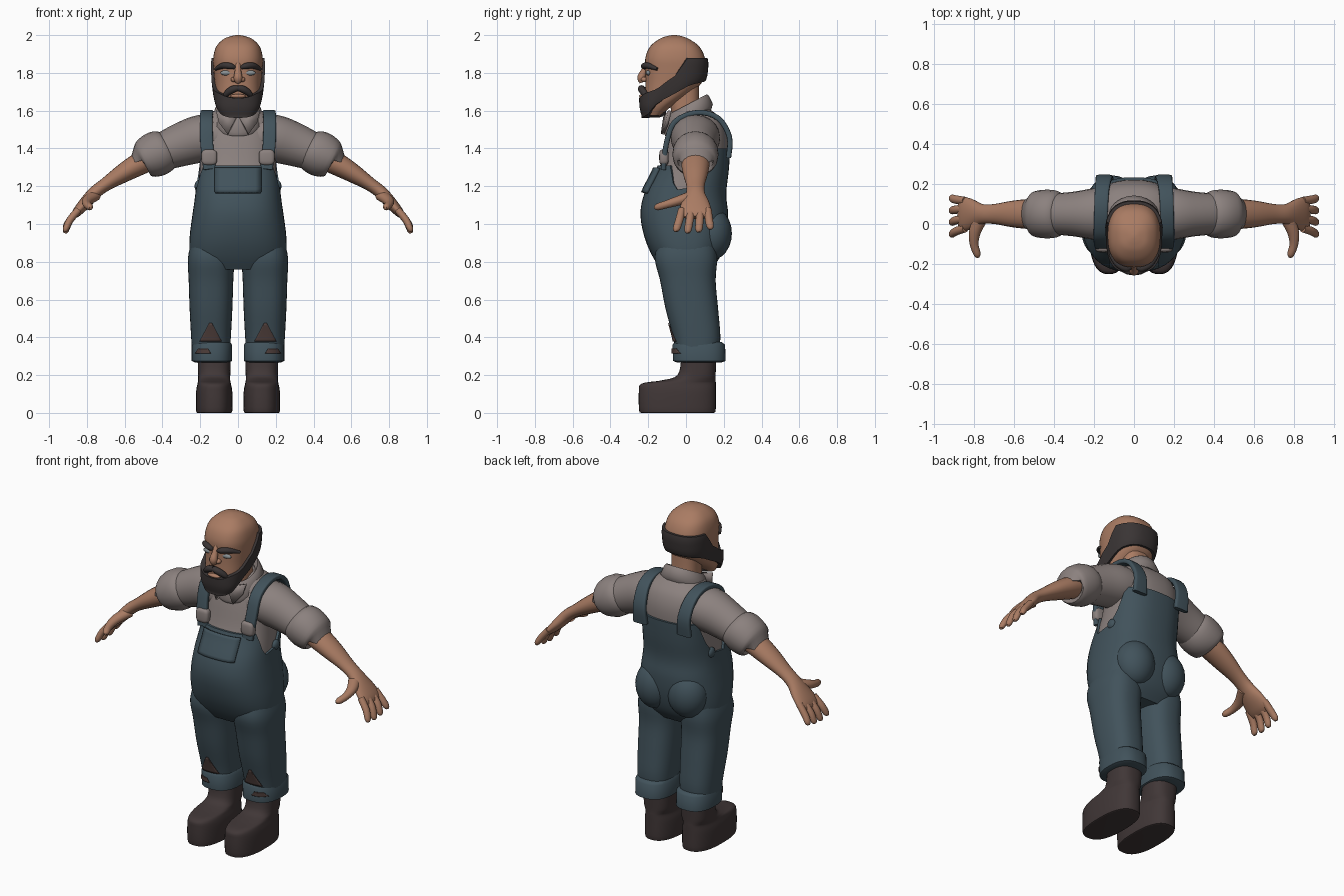
import bpy, bmesh, math
from mathutils import Vector

if "Cube" in bpy.data.objects:
    bpy.data.objects.remove(bpy.data.objects["Cube"])

POWER = 2.5   # squareness of upright cross-sections
SIDES = 40


def material(name, *rgb):
    mat = bpy.data.materials.new(name)
    mat.use_nodes = True
    mat.diffuse_color = (*rgb, 1)
    mat.node_tree.nodes["Principled BSDF"].inputs["Base Color"].default_value = (*rgb, 1)
    return mat


skin = material("skin", .40, .20, .125)
shirt = material("shirt cloth", .26, .22, .21)
denim = material("denim", .053, .085, .105)
leather = material("boot leather", .052, .038, .038)
hair = material("dark hair", .042, .035, .035)
eye_grey = material("eye grey", .25, .28, .29)
worn = material("worn cloth", .08, .05, .045)


# ---- mesh helpers ----
def make(name, verts, faces, mat, mirror=False, thickness=0):
    for sign, label in (((1, "left_"), (-1, "right_")) if mirror else ((1, ""),)):
        bm = bmesh.new()
        points = [bm.verts.new((p[0] * sign, p[1], p[2])) for p in verts]
        for face in faces:
            bm.faces.new([points[i] for i in face])
        bmesh.ops.recalc_face_normals(bm, faces=bm.faces)
        mesh = bpy.data.meshes.new(label + name)
        bm.to_mesh(mesh)
        bm.free()
        mesh.materials.append(mat)
        mesh.shade_smooth()
        mesh.set_sharp_from_angle(angle=math.radians(50))
        obj = bpy.data.objects.new(label + name, mesh)
        bpy.context.collection.objects.link(obj)
        if thickness:
            mod = obj.modifiers.new("thickness", "SOLIDIFY")
            mod.thickness, mod.offset = thickness, 0


def dense(rows, steps=4):
    """Smooth a list of rows with a spline through every row."""
    out, last = [], len(rows) - 1
    for i in range(last):
        near = rows[max(i - 1, 0)], rows[i], rows[i + 1], rows[min(i + 2, last)]
        for j in range(steps):
            t = j / steps
            out.append(tuple(b + .5 * t * (c - a + t * (2*a - 5*b + 4*c - d + t * (3*b - a - 3*c + d)))
                             for a, b, c, d in zip(*near)))
    return out + [rows[-1]]


def unit(angle, power):
    c, s = math.cos(angle), math.sin(angle)
    return math.copysign(abs(c) ** (2 / power), c), math.copysign(abs(s) ** (2 / power), s)


def skin_rings(name, rings, mat, mirror=False, caps=True):
    n = len(rings[0])
    faces = [(r*n + i, r*n + (i + 1) % n, (r + 1)*n + (i + 1) % n, (r + 1)*n + i)
             for r in range(len(rings) - 1) for i in range(n)]
    if caps:
        faces += [tuple(range(n)), tuple(range((len(rings) - 1) * n, len(rings) * n))]
    make(name, [p for ring in rings for p in ring], faces, mat, mirror)


ANGLES = [math.tau * i / SIDES for i in range(SIDES)]


def section(rows, z):
    """Half width, front y and back y of an upright profile at height z."""
    if z <= rows[0][0]:
        return rows[0][1:]
    for a, b in zip(rows, rows[1:]):
        if z <= b[0]:
            t = (z - a[0]) / (b[0] - a[0])
            return tuple(p + (q - p) * t for p, q in zip(a[1:], b[1:]))
    return rows[-1][1:]


def point(rows, angle, z, offset=0, cx=0):
    half, front, back = section(rows, z)
    x, y = unit(angle, POWER)
    return cx + x * (half + offset), (front + back) / 2 + y * ((back - front) / 2 + offset), z


def upright(name, rows, mat, cx=0, mirror=False):
    skin_rings(name, [[point(rows, a, r[0], 0, cx) for a in ANGLES] for r in rows], mat, mirror)


def shell(name, rows, low, high, offset, mat, steps=20, caps=False):
    """Layer over a profile, between two edges that vary from back (-1) to front (1)."""
    rings = []
    for j in range(-1, steps + 2):
        t, ring = min(max(j / steps, 0), 1), []
        for a in ANGLES:
            f = -math.sin(a)
            out = offset(f) if 0 <= j <= steps else -.012
            ring.append(point(rows, a, low(f) + (high(f) - low(f)) * t, out))
        rings.append(ring)
    skin_rings(name, rings, mat, caps=caps)


def edge(*pts):
    def height(f):
        for (a, p), (b, q) in zip(pts, pts[1:]):
            if f <= b:
                t = max(0, (f - a) / (b - a))
                return p + (q - p) * t
        return pts[-1][1]
    return height


def tube(name, rows, mat, ref, mirror=False, steps=4, power=2, sides=20):
    """Sweep along rows of x, y, z, radius along ref, radius across."""
    rows = dense(rows, steps)
    path, rings = [Vector(r[:3]) for r in rows], []
    for i, r in enumerate(rows):
        tangent = (path[min(i + 1, len(path) - 1)] - path[max(i - 1, 0)]).normalized()
        u = Vector(ref)
        u = (u - tangent * u.dot(tangent)).normalized()
        v = tangent.cross(u)
        ring = []
        for k in range(sides):
            c, s = unit(math.tau * k / sides, power)
            ring.append(path[i] + u * c * r[3] + v * s * r[4])
        rings.append(ring)
    skin_rings(name, rings, mat, mirror)


def ball(name, loc, size, mat, mirror=False, power=2):
    rings = []
    for j in range(1, 12):
        r, h = unit(math.pi * (j / 12 - .5), power)
        rings.append([(loc[0] + size[0] * r * c, loc[1] + size[1] * r * s, loc[2] + size[2] * h)
                      for c, s in (unit(math.tau * k / 24, power) for k in range(24))])
    skin_rings(name, rings, mat, mirror)


def patch(name, rows, x, half, low, high, offset, thick, mat, cx=0, taper=1, mirror=False):
    """Thin plate that follows the front of an upright profile."""
    n, verts = 8, []
    for j in range(n + 1):
        z = low + (high - low) * j / n
        wide, front, back = section(rows, z)
        for i in range(n + 1):
            px = x + (2 * i / n - 1) * half * (1 + (taper - 1) * j / n)
            k = (1 - min(1, abs((px - cx) / wide)) ** POWER) ** (1 / POWER)
            verts.append((px, (front + back) / 2 - k * (back - front) / 2 - offset, z))
    m = n + 1
    make(name, verts, [(j*m + i, j*m + i + 1, j*m + m + i + 1, j*m + m + i)
                       for j in range(n) for i in range(n)], mat, mirror, thick)


X, Y, Z = (1, 0, 0), (0, 1, 0), (0, 0, 1)

# ---- torso: shirt and overalls share one profile (z, half width, front, back) ----
torso = dense([(.76, .2, -.12, .12), (.83, .24, -.165, .17), (.93, .243, -.207, .2), (1.05, .228, -.228, .21),
               (1.16, .213, -.208, .2), (1.3, .203, -.14, .215), (1.45, .2, -.1, .22), (1.54, .185, -.07, .195),
               (1.59, .14, -.045, .15), (1.62, .08, -.03, .1)])
upright("shirt_body", [r for r in torso if r[0] > 1.1], shirt)
shell("overalls_body", torso, lambda f: .76,
      edge((-1, 1.4), (-.5, 1.4), (-.2, 1.2), (.2, 1.18), (.58, 1.31), (1, 1.31)),
      lambda f: .013, denim, steps=28, caps=True)
ball("seat", (.108, .135, .95), (.118, .108, .14), denim, mirror=True)
ball("hip_button", (.212, .06, 1.2), (.018, .03, .03), denim, mirror=True)
patch("bib_pocket", torso, 0, .12, 1.165, 1.295, .022, .022, denim)
tube("strap", [(.15, -.12, 1.29, .034, .014), (.165, -.105, 1.42, .034, .014), (.168, -.06, 1.54, .034, .014),
               (.165, .06, 1.59, .034, .014), (.16, .17, 1.56, .036, .014), (.15, .23, 1.46, .04, .014),
               (.148, .225, 1.35, .045, .014)], denim, X, mirror=True, power=5)
ball("strap_buckle", (.152, -.117, 1.353), (.042, .025, .042), shirt, mirror=True, power=3.5)

# ---- legs, rolled cuffs, boots ----
leg = dense([(.3, .098, -.05, .17), (.4, .105, -.068, .182), (.55, .113, -.108, .17), (.7, .118, -.137, .157),
             (.82, .122, -.165, .165), (.92, .1, -.14, .15)])
cuff = [(.268, .092, -.05, .19), (.275, .107, -.068, .21), (.36, .107, -.072, .207), (.375, .097, -.06, .19)]
boot = dense([(0, .088, -.235, .145), (.012, .096, -.248, .157), (.11, .096, -.25, .158), (.155, .088, -.235, .158),
              (.172, .085, -.13, .157), (.2, .085, -.045, .157), (.29, .088, -.025, .16)])
upright("trouser_leg", leg, denim, .143, True)
upright("rolled_cuff", cuff, denim, .138, True)
upright("boot", boot, leather, .126, True)
patch("knee_tear", leg, .145, .058, .378, .475, .004, .006, worn, .143, .12, True)
patch("cuff_tear", cuff, .185, .042, .315, .34, .004, .006, worn, .138, .6, True)


# ---- arms: every row is x, z, radius in y, radius across ----
def arm(name, rows, mat, **options):
    tube(name, [(x, .05, z, a, b) for x, z, a, b in rows], mat, Y, True, **options)


arm("sleeve", [(.08, 1.46, .13, .11), (.19, 1.453, .13, .125), (.3, 1.42, .112, .115), (.43, 1.37, .1, .095)], shirt)
arm("sleeve_roll", [(.365, 1.4, .1, .095), (.385, 1.39, .116, .11), (.43, 1.372, .122, .12), (.48, 1.35, .118, .11),
                    (.505, 1.338, .108, .092), (.508, 1.336, .085, .07)], shirt, steps=2)
arm("forearm_and_palm", [(.44, 1.36, .07, .065), (.52, 1.32, .075, .061), (.61, 1.268, .066, .05), (.7, 1.21, .05, .036),
                         (.76, 1.165, .05, .034), (.81, 1.11, .075, .032), (.855, 1.06, .085, .024),
                         (.875, 1.035, .07, .012)], skin)
for finger, base, tip, low in (("index", -.022, -.05, .96), ("middle", .028, .01, .952),
                               ("ring", .076, .068, .957), ("little", .116, .128, .972)):
    tube(finger + "_finger", [(.845, base, 1.075, .02, .019), (.89, (base + tip) / 2, 1.02, .021, .019),
                              (.911, tip, low + .015, .019, .016), (.917, tip, low, .009, .008)], skin, Y, True)
tube("thumb", [(.76, .04, 1.15, .03, .035), (.795, -.035, 1.125, .026, .03), (.8, -.1, 1.105, .021, .022),
               (.785, -.15, 1.09, .018, .018), (.78, -.166, 1.084, .008, .008)], skin, Z, True)

# ---- neck and collar ----
upright("neck", [(1.54, .085, -.07, .085), (1.64, .08, -.085, .07), (1.76, .082, -.09, .07)], skin)
rings = []
for z, r, slope in ((1.55, .1, .5), (1.535, .128, .55), (1.56, .137, .55), (1.62, .116, .5), (1.635, .104, .5), (1.6, .088, .5)):
    rings.append([(r * math.cos(a), .012 + r * .95 * math.sin(a), z + slope * r * math.sin(a)) for a in ANGLES])
skin_rings("collar", rings, shirt, caps=False)
make("collar_point", [(.008, -.112, 1.565), (.115, -.085, 1.6), (.1, -.1, 1.535), (.055, -.125, 1.475)],
     [(0, 1, 2, 3)], shirt, True, .018)

# ---- head (z, half width, front, back), with hair and beard layered on it ----
head = dense([(1.575, .075, -.205, -.13), (1.62, .1, -.215, -.08), (1.68, .115, -.217, .01), (1.75, .124, -.215, .085),
              (1.82, .13, -.215, .103), (1.88, .131, -.215, .1), (1.94, .115, -.19, .07), (1.98, .075, -.14, .015),
              (1.995, .035, -.1, -.025), (2, .008, -.07, -.054)])
upright("head", head, skin)
shell("hair_and_beard", head, edge((-1, 1.755), (-.5, 1.735), (0, 1.66), (.4, 1.585), (1, 1.562)),
      edge((-1, 1.88), (-.22, 1.88), (-.08, 1.8), (.37, 1.715), (.8, 1.69), (1, 1.667)),
      lambda f: .014 + .017 * max(f, 0), hair)
ball("beard_underside", (0, -.165, 1.59), (.075, .06, .028), hair)
tube("moustache", [(0, -.235, 1.72, .015, .018), (.03, -.235, 1.712, .019, .018), (.06, -.218, 1.69, .016, .016),
                   (.075, -.205, 1.665, .007, .008)], hair, Z, True)
ball("lower_lip", (0, -.232, 1.677), (.042, .016, .011), skin)
tube("nose", [(0, -.205, 1.85, .014, .012), (0, -.222, 1.81, .017, .017), (0, -.236, 1.775, .023, .022),
              (0, -.23, 1.75, .016, .016)], skin, X)
ball("nostril", (.022, -.22, 1.765), (.016, .018, .014), skin, mirror=True)
tube("eyebrow", [(.018, -.218, 1.827, .009, .01), (.04, -.222, 1.836, .016, .017), (.08, -.2, 1.838, .016, .017),
                 (.118, -.152, 1.82, .008, .01)], hair, Z, True)
ball("eye", (.06, -.199, 1.8), (.033, .013, .014), eye_grey, mirror=True)
